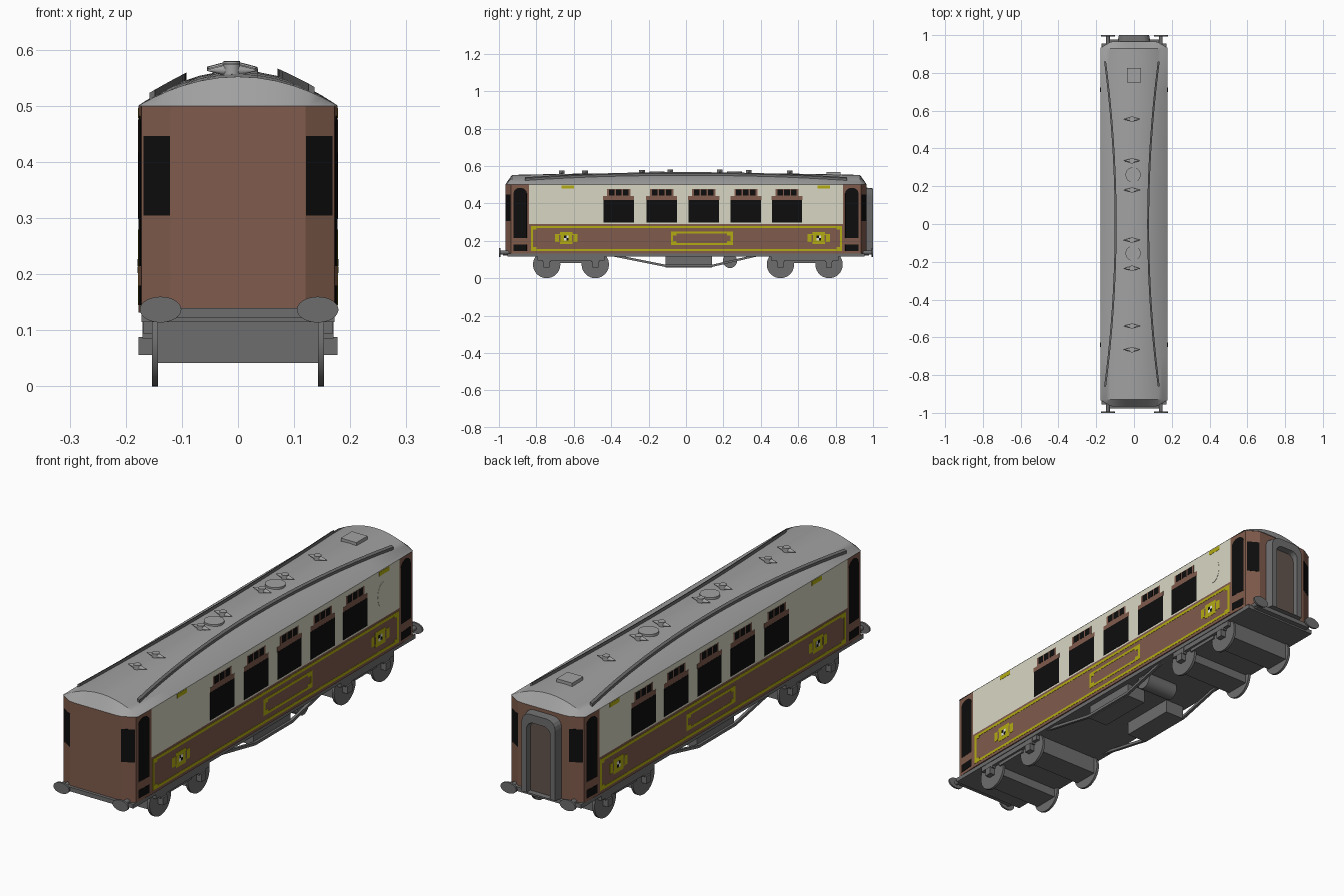
import bpy, bmesh, math
from mathutils import Vector, Matrix

if "Cube" in bpy.data.objects:
    bpy.data.objects.remove(bpy.data.objects["Cube"])

def mat(name, r, g, b):
    m = bpy.data.materials.new(name)
    m.diffuse_color = (r, g, b, 1)
    m.use_nodes = True
    m.node_tree.nodes["Principled BSDF"].inputs["Base Color"].default_value = m.diffuse_color
    return m

BROWN = mat("brown", .215, .105, .072)
CREAM = mat("cream", .69, .68, .55)
YELLOW = mat("yellow", .45, .41, .006)
BLACK = mat("black", .004, .004, .004)
GREY = mat("grey", .155, .155, .155)
ROOF = mat("roof_grey", .36, .36, .36)
DULL = mat("dull_brown", .127, .091, .076)
WHITE = mat("white", .85, .85, .85)

def finish(name, bm, *mats, smooth=False):
    bmesh.ops.recalc_face_normals(bm, faces=bm.faces)
    me = bpy.data.meshes.new(name)
    bm.to_mesh(me)
    bm.free()
    ob = bpy.data.objects.new(name, me)
    bpy.context.collection.objects.link(ob)
    for m in mats:
        me.materials.append(m)
    if smooth:
        bpy.ops.object.select_all(action='DESELECT')
        ob.select_set(True)
        bpy.context.view_layer.objects.active = ob
        bpy.ops.object.shade_smooth_by_angle(angle=math.radians(35))
    return ob

def boxes(name, m, items):
    """items: (x0, x1, y0, y1, z0, z1)"""
    bm = bmesh.new()
    for x0, x1, y0, y1, z0, z1 in items:
        M = Matrix.Translation(((x0+x1)/2, (y0+y1)/2, (z0+z1)/2)) @ \
            Matrix.Diagonal((abs(x1-x0), abs(y1-y0), abs(z1-z0), 1))
        bmesh.ops.create_cube(bm, size=1, matrix=M)
    return finish(name, bm, m)

def prism(name, m, pts, vec):
    bm = bmesh.new()
    f = bm.faces.new([bm.verts.new(p) for p in pts])
    ex = bmesh.ops.extrude_face_region(bm, geom=[f])
    bmesh.ops.translate(bm, vec=vec, verts=[v for v in ex['geom'] if isinstance(v, bmesh.types.BMVert)])
    if not any(len(e.link_faces) == 2 for e in f.edges):
        bm.faces.new(f.verts)
    return finish(name, bm, m)

def cyl(name, m, c, axis, r1, r2, depth, seg=32, scale=(1, 1, 1)):
    bm = bmesh.new()
    rot = Vector((0, 0, 1)).rotation_difference(Vector(axis)).to_matrix().to_4x4()
    M = Matrix.Translation(c) @ Matrix.Diagonal((*scale, 1)) @ rot
    bmesh.ops.create_cone(bm, cap_ends=True, segments=seg, radius1=r1, radius2=r2, depth=depth, matrix=M)
    return finish(name, bm, m, smooth=True)

def loft(name, m, rings, smooth=False, closed=True):
    bm = bmesh.new()
    R = [[bm.verts.new(p) for p in r] for r in rings]
    n = len(R[0])
    for a, b in zip(R, R[1:]):
        for i in range(n if closed else n-1):
            bm.faces.new((a[i], a[(i+1) % n], b[(i+1) % n], b[i]))
    if closed:
        bm.faces.new(R[0])
        bm.faces.new(R[-1])
    return finish(name, bm, m, smooth=smooth)

W = .177
# body shell: plan outline extruded, cut at the waist for two colours
quarter = [(W, .84), (.172, .935), (.12, .965)]
plan = quarter + [(-x, y) for x, y in quarter[::-1]]
plan += [(-x, -y) for x, y in plan]
bm = bmesh.new()
lo = [bm.verts.new((x, y, .132)) for x, y in plan]
hi = [bm.verts.new((x, y, .5)) for x, y in plan]
n = len(plan)
for i in range(n):
    bm.faces.new((lo[i], lo[(i+1) % n], hi[(i+1) % n], hi[i]))
bm.faces.new(lo)
bm.faces.new(hi)
bmesh.ops.bisect_plane(bm, geom=bm.verts[:]+bm.edges[:]+bm.faces[:], plane_co=(0, 0, .29), plane_no=(0, 0, 1))
for f in bm.faces:
    c = f.calc_center_median()
    f.material_index = int(abs(c.x) > .17 and abs(c.y) < .8 and c.z > .29)
finish("body_shell", bm, BROWN, CREAM)

# roof: arched loft with sloped ends
def roof_z(x, y):
    h = .063 - .011*(abs(y)/.935)**2
    return .5 + h*(1-(abs(x)/.178)**2)

xs = [.178*math.sin(math.pi/2*i/8) for i in range(-8, 9)]
def end_row(s):
    return [(x, s*(.967 if abs(x) < .12 else .967-.035*(abs(x)-.12)/.058), .5) for x in xs]
ys = [-.93, -.7, -.45, -.2, 0, .2, .45, .7, .93]
rows = [end_row(-1)] + [[(x, y, roof_z(x, y)) for x in xs] for y in ys] + [end_row(1)]
loft("roof", ROOF, rows, smooth=True, closed=False)

# curved rain strips on the roof
for s, nm in ((-1, "left"), (1, "right")):
    rings = []
    for i in range(25):
        y = -.86 + 1.72*i/24
        x = s*(.086 + .056*(y/.86)**2) - .011
        w = .005
        zt = roof_z(x, y) + .012
        rings.append([(x-w, y, roof_z(x-w, y)-.004), (x+w, y, roof_z(x+w, y)-.004),
                      (x+w, y, zt-s*.003), (x-w, y, zt+s*.003)])
    loft("rain_strip_"+nm, GREY, rings)

# roof ventilators, lids and hatch
for i, y in enumerate((.555, .335, .18, -.085, -.235, -.54, -.665)):
    z = roof_z(0, y) + .006
    cyl(f"vent_drum_{i}", ROOF, (-.011, y, z), (0, 0, 1), .015, .015, .022, 16)
    for s in (-1, 1):
        cyl(f"vent_cone_{i}_{s}", ROOF, (-.011+s*.027, y, z), (s, 0, 0), .010, .001, .034, 12)
for y in (.26, -.155):
    cyl("roof_lid", ROOF, (-.005, y, .562), (0, 0, 1), .04, .04, .014)
boxes("roof_hatch", ROOF, [(-.038, .036, .75, .825, .54, .567)])

# side decoration, both sides
def frame(y0, y1, z0, z1, t, k):
    """rectangle outline with square corner blocks of size k"""
    out = [(y0, y1, z0, z0+t), (y0, y1, z1-t, z1), (y0, y0+t, z0, z1), (y1-t, y1, z0, z1)]
    for a in (y0, y1-k):
        out += [(a, a+k, z0, z0+k*.7), (a, a+k, z1-k*.7, z1)]
    return out

def side(name, m, s, rects, t):
    boxes(name, m, [(s*(W-.002), s*(W+t), *r) for r in rects])

WIN = (-.36, -.13, .095, .32, .54)
for s, nm in ((-1, "left"), (1, "right")):
    side("lining_"+nm, YELLOW, s, frame(-.83, .835, .145, .28, .012, .03)
         + frame(-.08, .25, .178, .25, .011, .03)
         + [(y-.034, y+.034, .182, .246) for y in (-.64, .71)]
         + [(y-.06, y+.06, .193, .235) for y in (-.64, .71)]
         + [(-.665, -.598, .478, .496), (.703, .77, .478, .496)], .001)
    side("crest_gaps_"+nm, BROWN, s, [(y+d-.004, y+d+.004, .197, .231)
         for y in (-.64, .71) for d in (-.035, .035)], .0015)
    side("crest_white_"+nm, WHITE, s, [(y-.013, y+.013, .201, .227) for y in (-.64, .71)], .0015)
    side("crest_dark_"+nm, BLACK, s, [(y+d, y+d+.012, z, z+.012) for y in (-.64, .71)
         for d, z in ((-.012, .215), (0, .202))], .002)
    side("window_frames_"+nm, BROWN, s, [(y-.083, y+.083, .417, .438) for y in WIN]
         + [(y-.062, y+.062, .438, .476) for y in WIN], .001)
    side("windows_"+nm, BLACK, s, [(y-.081, y+.081, .298, .418) for y in WIN]
         + [(y+d-.015, y+d+.015, .443, .474) for y in WIN for d in (-.037, 0, .037)], .0015)

# oval panel on the right side
prism("oval_panel", CREAM, [(W-.001, .73+.037*math.cos(a), .39+.055*math.sin(a))
      for a in (math.tau*i/32 for i in range(32))], (.002, 0, 0))

# vestibule doors and corner windows on the angled walls
def panel(name, m, sx, sy, p0, p1, outline, t=.002):
    a, b = Vector((sx*p0[0], sy*p0[1], 0)), Vector((sx*p1[0], sy*p1[1], 0))
    d = (b-a).normalized()
    nrm = Vector((d.y, -d.x, 0))
    if nrm.dot(a+b) < 0:
        nrm = -nrm
    prism(name, m, [a + (b-a)*u + Vector((0, 0, z)) - nrm*.001 for u, z in outline], nrm*t)

door = [(.12, .215), (.86, .215)] + [(.49+.37*math.cos(math.pi*i/10), .455+.028*math.sin(math.pi*i/10)) for i in range(11)]
for sx in (-1, 1):
    for sy in (-1, 1):
        tag = f"{'left' if sx < 0 else 'right'}_{'front' if sy < 0 else 'back'}"
        panel("door_glass_"+tag, BLACK, sx, sy, quarter[0], quarter[1], door)
        panel("door_foot_"+tag, BLACK, sx, sy, quarter[0], quarter[1], [(.12, .145), (.86, .145), (.86, .18), (.12, .18)])
        panel("corner_window_"+tag, BLACK, sx, sy, quarter[1], quarter[2], [(.08, .305), (.98, .305), (.98, .446), (.08, .446)])

# gangway at the back: arched frame and door panel
def arch(w, z0, z1, y, r):
    pts = [(w, y, z0)] + [(w-r+r*math.cos(a), y, z1-r+r*math.sin(a)) for a in (math.pi/8*i for i in range(5))]
    return pts + [(-x, y, z) for x, y, z in pts[::-1]]
loft("gangway_frame", GREY, [arch(.088, .14, .485, .955, .04), arch(.08, .14, .48, 1, .04),
     arch(.056, .141, .445, 1, .03), arch(.054, .142, .44, .975, .03)])
prism("gangway_door", DULL, arch(.053, .143, .438, .972, .03), (0, .006, 0))

# underframe, beams and buffers
boxes("underframe", GREY, [(-.172, .172, -.955, .955, .115, .133)]
      + [(-.14, .14, s*.95, s*.978, .122, .14) for s in (-1, 1)])
for sy in (-1, 1):
    for x in (-.138, .142):
        cyl("buffer_head", GREY, (x, sy*.996, .137), (0, 1, 0), 1, 1, .008, 32, (.037, 1, .023))
        cyl("buffer_shaft", GREY, (x, sy*.97, .137), (0, 1, 0), .01, .01, .05, 16)

# bogies with wheels
for c, nm in ((-.615, "front"), (.635, "back")):
    items = [(-.16, .16, c-.075, c+.075, .08, .118)]
    for s in (-1, 1):
        items.append((s*.153, s*.169, c-.18, c+.18, .094, .118))
        for d in (-.13, .13):
            items += [(s*.15, s*.177, c+d-.016, c+d+.016, .056, .088),
                      (s*.15, s*.17, c+d-.022, c+d+.022, .085, .118)]
            cyl("wheel_"+nm, GREY, (s*.148, c+d, .073), (1, 0, 0), .073, .073, .011, 40)
    for d in (-.13, .13):
        items.append((-.145, .145, c+d-.055, c+d+.055, .042, .118))
    boxes("bogie_"+nm, GREY, items)

# equipment boxes, tank and truss rods
boxes("equipment_boxes", GREY, [(s*.06, s*.15, -.11, .14, .057, .116) for s in (-1, 1)])
cyl("air_tank", GREY, (.07, .235, .092), (1, 0, 0), .038, .038, .15)
for s in (-1, 1):
    path = [(-.39, .122), (-.11, .066), (.14, .066), (.38, .122)]
    loft("truss_rod", GREY, [[(s*x, y, z+dz) for x, dz in ((.148, -.006), (.16, -.006), (.16, .006), (.148, .006))]
                             for y, z in path])
